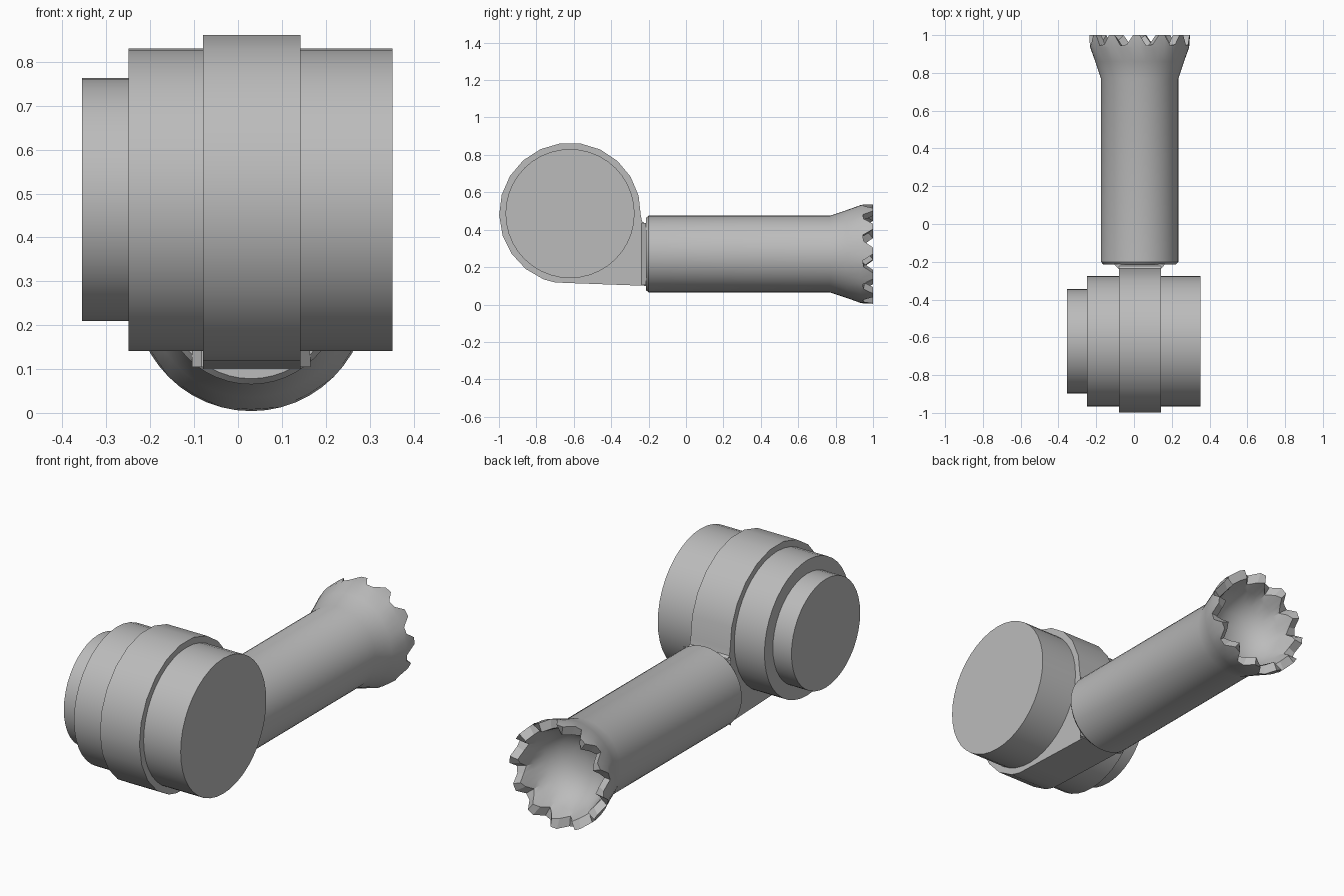
import bpy, bmesh
from math import sin, cos, pi, radians
from mathutils import Vector

if "Cube" in bpy.data.objects:
    bpy.data.objects.remove(bpy.data.objects["Cube"])

grey = bpy.data.materials.new("plain grey")
grey.use_nodes = True
tone = (0.5, 0.5, 0.5, 1)
grey.diffuse_color = tone
grey.node_tree.nodes["Principled BSDF"].inputs["Base Color"].default_value = tone

DRUM_Y, DRUM_Z = -0.62, 0.486
AXIS_X, AXIS_Z = 0.03, 0.27


def finish(name, bm, angle=30):
    bmesh.ops.recalc_face_normals(bm, faces=bm.faces)
    mesh = bpy.data.meshes.new(name)
    bm.to_mesh(mesh)
    bm.free()
    obj = bpy.data.objects.new(name, mesh)
    bpy.context.collection.objects.link(obj)
    mesh.materials.append(grey)
    bpy.ops.object.select_all(action="DESELECT")
    obj.select_set(True)
    bpy.context.view_layer.objects.active = obj
    bpy.ops.object.shade_smooth_by_angle(angle=radians(angle))
    return obj


def extrude_x(name, outline, x0, x1):
    """Solid from a y-z outline, running from x0 to x1."""
    bm = bmesh.new()
    face = bm.faces.new([bm.verts.new((x0, y, z)) for y, z in outline])
    out = bmesh.ops.extrude_face_region(bm, geom=[face])["geom"]
    moved = [v for v in out if isinstance(v, bmesh.types.BMVert)]
    bmesh.ops.translate(bm, verts=moved, vec=(x1 - x0, 0, 0))
    return finish(name, bm)


def arc(radius, start, end, steps):
    angles = [radians(start + (end - start) * i / steps) for i in range(steps + 1)]
    return [(DRUM_Y + radius * cos(a), DRUM_Z + radius * sin(a)) for a in angles]


# Drum with a smaller end cap
extrude_x("drum", arc(0.345, 0, 360, 40)[:-1], -0.25, 0.352)
extrude_x("end_cap", arc(0.277, 0, 360, 40)[:-1], -0.355, -0.25)

# Clamp band with a square foot that meets the handle
foot = [(-0.7, 0.118), (-0.6, 0.114), (-0.215, 0.1), (-0.215, 0.43), (-0.235, 0.445)]
extrude_x("clamp_band", arc(0.379, -2, 248, 15) + foot, -0.08, 0.143)

# Handle with a flared, toothed mouth and a hollow bowl
TEETH, COLS = 12, 4
SIDES = TEETH * COLS
profile = [(0, -0.215), (0.192, -0.215), (0.205, -0.2), (0.205, 0.77),
           (0.235, 0.86), (0.262, 0.935), ("outer", 0), ("inner", 0),
           (0.205, 0.9), (0.18, 0.84), (0.13, 0.79), (0.07, 0.765), (0, 0.757)]
outer_edge = [1.0, 1.0, 0.95, 0.945]
inner_edge = [0.975, 1.0, 0.96, 0.93]

bm = bmesh.new()
rings = []
for radius, y in profile:
    ring = []
    for i in range(SIDES):
        r, depth = radius, y
        if radius == "outer":
            r, depth = 0.266, outer_edge[i % COLS]
        elif radius == "inner":
            r, depth = 0.222, inner_edge[i % COLS]
        a = 2 * pi * i / SIDES
        ring.append(bm.verts.new((AXIS_X + r * cos(a), depth, AXIS_Z + r * sin(a))))
    rings.append(ring)
for lower, upper in zip(rings, rings[1:]):
    for i in range(SIDES):
        j = (i + 1) % SIDES
        bm.faces.new((lower[i], lower[j], upper[j], upper[i]))
bmesh.ops.remove_doubles(bm, verts=bm.verts, dist=0.0005)
finish("handle", bm, 25)

# Thin fillet collar between foot and handle
bm = bmesh.new()
bmesh.ops.create_cube(bm, size=1)
for v in bm.verts:
    wide = 0.135 if v.co.y > 0 else 0.113
    v.co = Vector((AXIS_X + 2 * wide * v.co.x, -0.225 + 0.024 * v.co.y,
                   AXIS_Z + 0.33 * v.co.z))
finish("foot_collar", bm)
